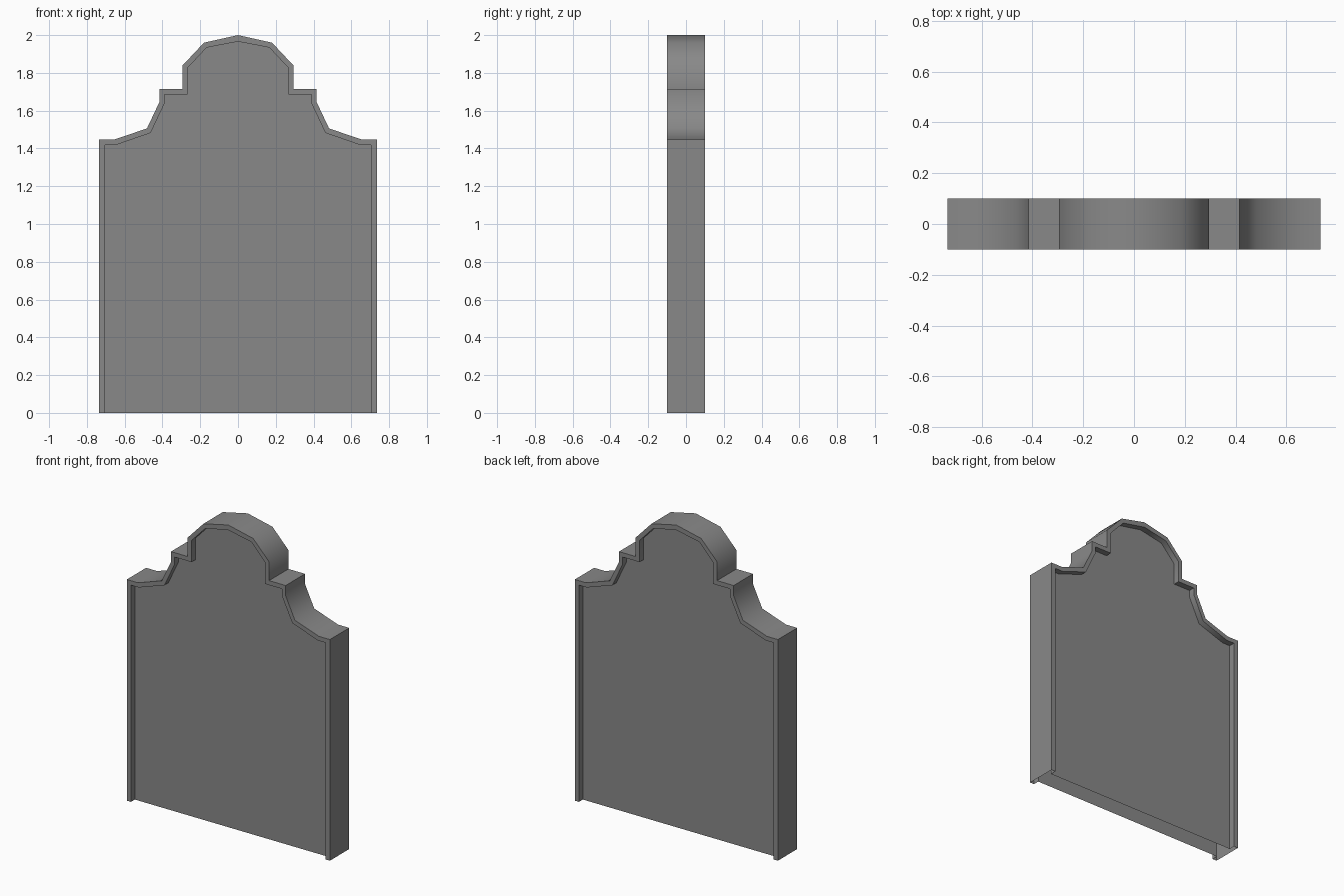
import bpy, bmesh, math

if "Cube" in bpy.data.objects:
    bpy.data.objects.remove(bpy.data.objects["Cube"])

stone = bpy.data.materials.new("grey stone")
stone.diffuse_color = (0.25, 0.25, 0.25, 1)
stone.use_nodes = True
stone.node_tree.nodes["Principled BSDF"].inputs["Base Color"].default_value = stone.diffuse_color

HALF = 0.10      # half thickness
RECESS = 0.04    # depth of the sunken faces

# Right half profiles (x, z), from the foot to the crown
outer = [(0.735, 0), (0.735, 1.447), (0.655, 1.447), (0.482, 1.506), (0.415, 1.648),
         (0.415, 1.715), (0.295, 1.715), (0.295, 1.838), (0.18, 1.96), (0, 2.0)]
inner = [(0.705, 0), (0.705, 1.418), (0.648, 1.418), (0.463, 1.482), (0.388, 1.64),
         (0.388, 1.686), (0.267, 1.686), (0.267, 1.826), (0.166, 1.934), (0, 1.966)]


def mirrored(half):
    return half + [(-x, z) for x, z in reversed(half[:-1])]


def ring(bm, half, y):
    return [bm.verts.new((x, y, z)) for x, z in mirrored(half)]


def bridge(bm, a, b):
    for i in range(len(a) - 1):
        bm.faces.new((a[i], a[i + 1], b[i + 1], b[i]))


def finish(bm, name):
    bm.normal_update()
    for f in bm.faces:
        f.smooth = True
    for e in bm.edges:
        e.smooth = e.calc_face_angle(math.pi) < math.radians(60)
    mesh = bpy.data.meshes.new(name)
    bm.to_mesh(mesh)
    bm.free()
    mesh.materials.append(stone)
    ob = bpy.data.objects.new(name, mesh)
    bpy.context.collection.objects.link(ob)


# Raised border: front recess wall, front rim, outer edge, back rim, back recess wall
bm = bmesh.new()
rings = [ring(bm, inner, -HALF + RECESS), ring(bm, inner, -HALF), ring(bm, outer, -HALF),
         ring(bm, outer, HALF), ring(bm, inner, HALF), ring(bm, inner, HALF - RECESS)]
for a, b in zip(rings, rings[1:]):
    bridge(bm, b, a)
finish(bm, "headstone_border")

# Sunken front and back faces; the underside is open
for name, side in (("front_panel", -1), ("back_panel", 1)):
    bm = bmesh.new()
    verts = ring(bm, inner, side * (HALF - RECESS))
    face = bm.faces.new(verts)
    face.normal_update()
    if face.normal.y * side < 0:
        face.normal_flip()
    finish(bm, name)

# Make the border normals face outward (the outer right wall must point to +x)
mesh = bpy.data.objects["headstone_border"].data
wall = max(mesh.polygons, key=lambda p: p.center.x)
if wall.normal.x < 0:
    mesh.flip_normals()
